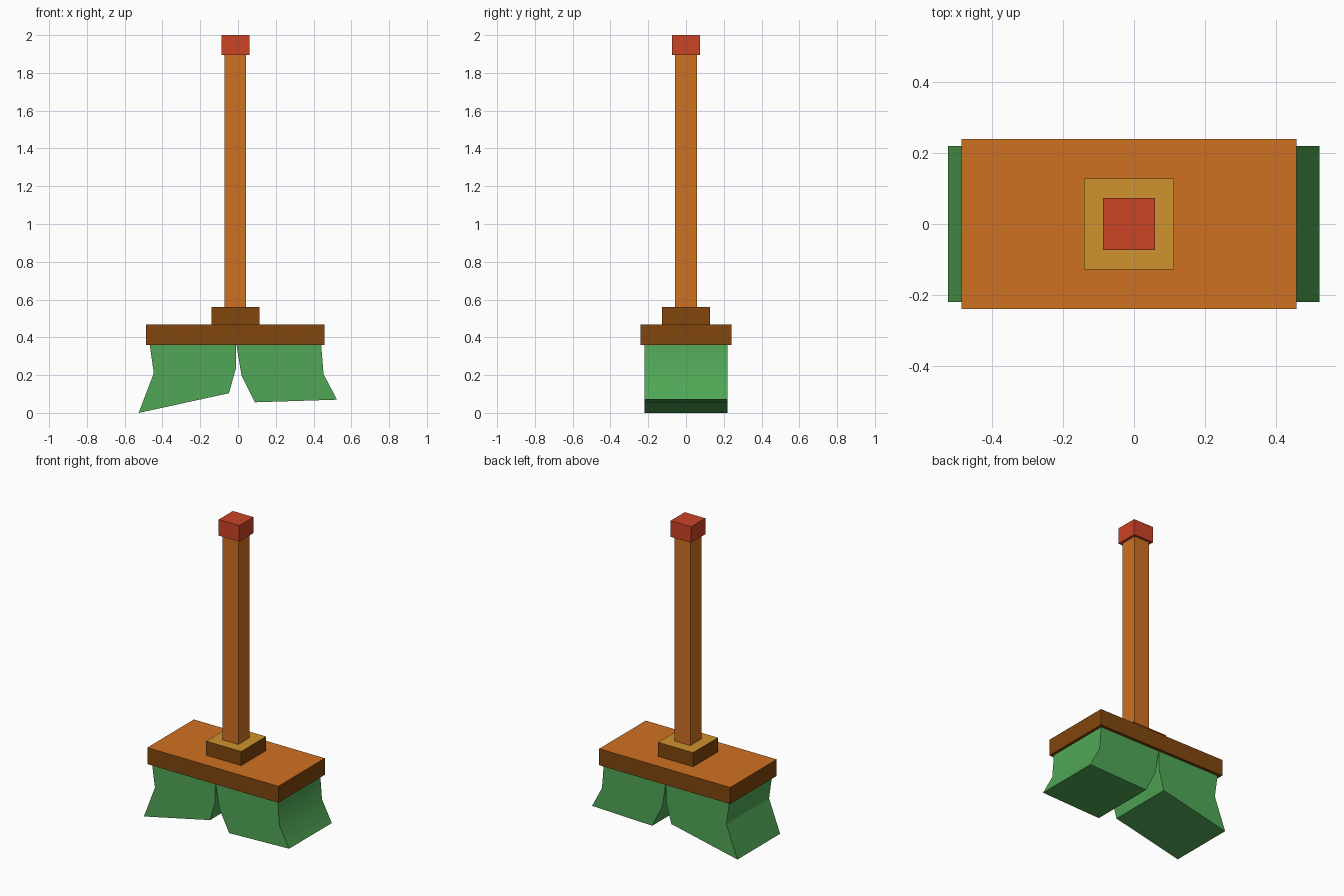
import bpy, bmesh, math

if "Cube" in bpy.data.objects:
    bpy.data.objects.remove(bpy.data.objects["Cube"])


def mat(name, r, g, b):
    m = bpy.data.materials.new(name)
    lin = [((c / 255 + 0.055) / 1.055) ** 2.4 for c in (r, g, b)]
    m.diffuse_color = (*lin, 1)
    m.use_nodes = True
    m.node_tree.nodes["Principled BSDF"].inputs["Base Color"].default_value = m.diffuse_color
    return m


orange = mat("orange_wood", 207, 113, 33)
brown = mat("brown_wood", 129, 70, 13)
gold = mat("gold_wood", 207, 147, 46)
red = mat("red_cap", 203, 67, 37)
green = mat("green_bristle", 80, 167, 86)


def finish(name, bm, mats):
    """Second material, if any, goes on the upward faces."""
    bmesh.ops.recalc_face_normals(bm, faces=bm.faces)
    if len(mats) > 1:
        for f in bm.faces:
            f.material_index = int(f.normal.z > 0.9)
    me = bpy.data.meshes.new(name)
    bm.to_mesh(me)
    bm.free()
    for m in mats:
        me.materials.append(m)
    ob = bpy.data.objects.new(name, me)
    bpy.context.collection.objects.link(ob)
    return ob


def box(name, half_x, half_y, z0, z1, *mats):
    bm = bmesh.new()
    bmesh.ops.create_cube(bm, size=1)
    for v in bm.verts:
        v.co = (v.co.x * 2 * half_x - 0.014, v.co.y * 2 * half_y,
                z1 if v.co.z > 0 else z0)
    return finish(name, bm, mats)


def tuft(name, outer, inner, half_y):
    """Side outlines (x, z) from top to bottom, extruded through the depth."""
    bm = bmesh.new()
    outline = outer + inner[::-1]
    rings = [[bm.verts.new((x, y, z)) for x, z in outline] for y in (-half_y, half_y)]
    n, rows = len(outline), len(outer)
    for i in range(n):
        j = (i + 1) % n
        bm.faces.new((rings[0][i], rings[0][j], rings[1][j], rings[1][i]))
    for ring in rings:
        for i in range(rows - 1):
            bm.faces.new((ring[i], ring[i + 1], ring[n - 2 - i], ring[n - 1 - i]))
    ob = finish(name, bm, [green])
    bpy.ops.object.select_all(action='DESELECT')
    ob.select_set(True)
    bpy.context.view_layer.objects.active = ob
    bpy.ops.object.shade_smooth_by_angle(angle=math.radians(26))


# Handle, cap, collar and head board
box("handle", 0.057, 0.057, 0.55, 1.90, orange)
box("handle_cap", 0.074, 0.073, 1.895, 2.0, red)
box("collar", 0.127, 0.128, 0.46, 0.56, brown, gold)
box("head_board", 0.473, 0.24, 0.36, 0.468, brown, orange)

# Two splayed bristle tufts
tuft("left_bristles",
     [(-0.468, 0.365), (-0.446, 0.21), (-0.526, 0.0)],
     [(-0.010, 0.365), (-0.011, 0.235), (-0.048, 0.104)], 0.22)
tuft("right_bristles",
     [(0.440, 0.365), (0.453, 0.205), (0.524, 0.07)],
     [(-0.009, 0.365), (0.018, 0.20), (0.09, 0.056)], 0.22)
